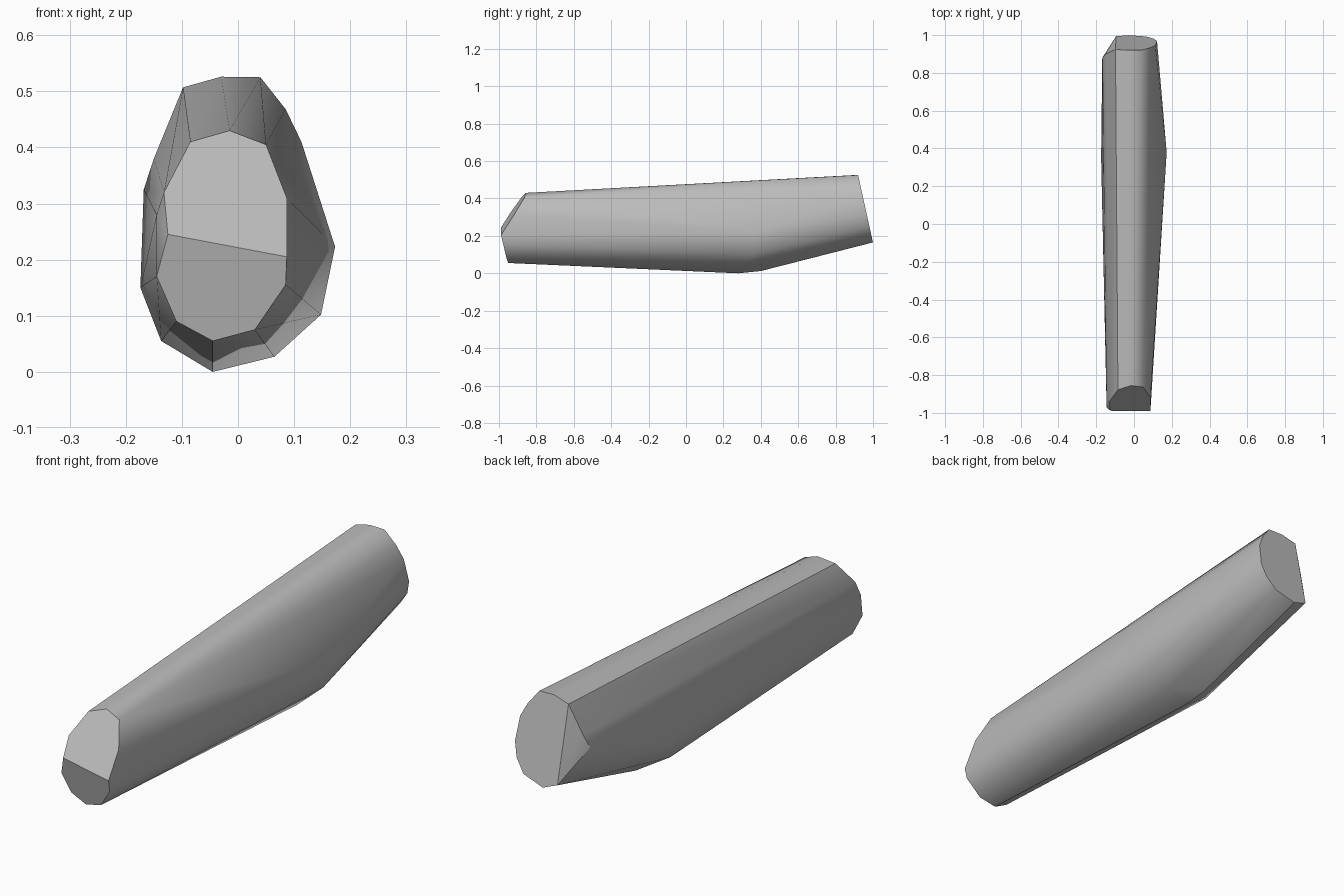
import bpy
import bmesh
from mathutils import Vector

default_cube = bpy.data.objects.get("Cube")
if default_cube:
    bpy.data.objects.remove(default_cube, do_unlink=True)


def make_material(name, color):
    """One flat colour for viewport and render."""
    material = bpy.data.materials.new(name)
    material.use_nodes = True
    material.diffuse_color = color
    shader = material.node_tree.nodes["Principled BSDF"]
    shader.inputs["Base Color"].default_value = color
    return material


def front_cap_y(x, z):
    """Two cut planes meeting in a slightly tilted ridge."""
    height = z + 0.19 * x
    lower_plane = -0.94 - 0.22 * height
    upper_plane = -0.99 + 0.65 * (height - 0.22)
    return max(lower_plane, upper_plane)


def back_cap_y(x, z):
    """One cut plane leaning backwards towards the bottom."""
    return 0.92 + 0.22 * (0.526 - z)


def place_on_cap(profile, cap_depth):
    return [Vector((x, cap_depth(x, z), z)) for x, z in profile]


def convex_part(name, points, material, sharp_angle):
    """Faceted solid around the points, smooth between sharp edges."""
    bm = bmesh.new()
    for point in points:
        bm.verts.new(point)
    hull = bmesh.ops.convex_hull(bm, input=bm.verts)
    unused = set(hull["geom_interior"]) | set(hull["geom_unused"])
    loose = [item for item in unused if isinstance(item, bmesh.types.BMVert)]
    bmesh.ops.delete(bm, geom=loose, context="VERTS")
    bmesh.ops.recalc_face_normals(bm, faces=bm.faces)

    mesh = bpy.data.meshes.new(name)
    bm.to_mesh(mesh)
    bm.free()
    mesh.materials.append(material)
    part = bpy.data.objects.new(name, mesh)
    bpy.context.collection.objects.link(part)

    bpy.ops.object.select_all(action="DESELECT")
    part.select_set(True)
    bpy.context.view_layer.objects.active = part
    bpy.ops.object.shade_smooth_by_angle(angle=sharp_angle)
    return part


# Outline of the front cap, as x and z
front_profile = [
    (-0.045, 0.055), (0.03, 0.075), (0.085, 0.155), (0.087, 0.205),
    (0.087, 0.31), (0.05, 0.405), (-0.015, 0.43), (-0.085, 0.41),
    (-0.132, 0.32), (-0.125, 0.245), (-0.145, 0.17), (-0.11, 0.09),
]

# Outline of the slanted back cap, as x and z
back_profile = [
    (-0.098, 0.507), (-0.03, 0.526), (0.04, 0.525), (0.085, 0.468),
    (0.113, 0.41), (0.122, 0.31), (0.105, 0.25), (0.065, 0.195),
    (-0.03, 0.165), (-0.095, 0.19),
]

# Corners of the chipped edges beside both caps
chip_corners = [(-0.145, -0.93, 0.28), (-0.168, 0.88, 0.325), (-0.15, 0.9, 0.38)]

# Swollen belly under the back half
belly = [
    (-0.045, 0.28, 0), (-0.045, 0.4, 0.012), (0.065, 0.3, 0.027),
    (0.148, 0.36, 0.102), (0.173, 0.38, 0.223),
    (-0.137, 0.3, 0.055), (-0.174, 0.35, 0.15),
]

stone_grey = make_material("stone grey", (0.5, 0.5, 0.5, 1))
points = place_on_cap(front_profile, front_cap_y)
points += place_on_cap(back_profile, back_cap_y)
points += [Vector(corner) for corner in chip_corners + belly]
convex_part("stone_bar", points, stone_grey, sharp_angle=0.6)
